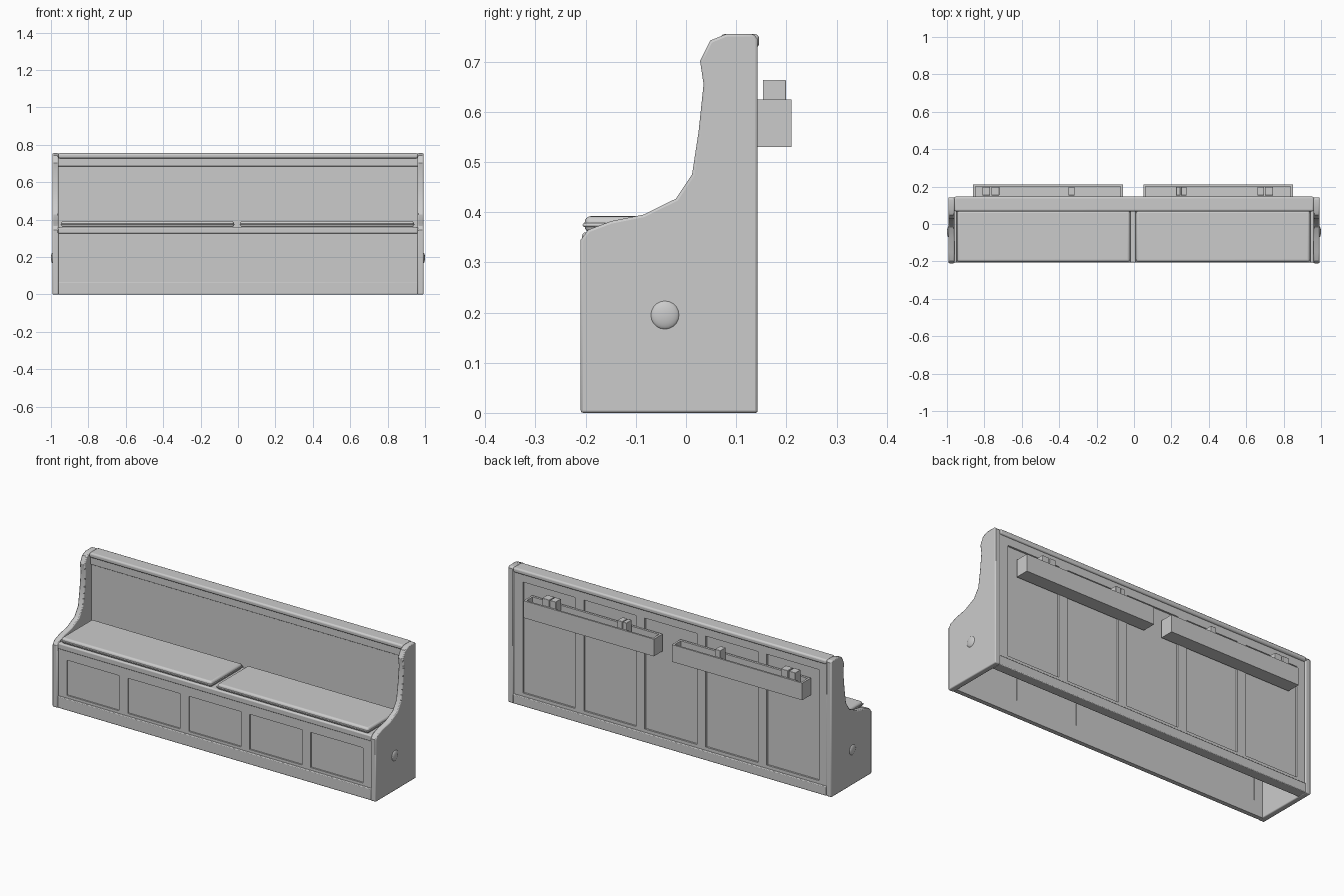
import bpy, bmesh
from math import pi

if "Cube" in bpy.data.objects:
    bpy.data.objects.remove(bpy.data.objects["Cube"])


def finish(obj, bevel=0.0, segments=2):
    if bevel:
        m = obj.modifiers.new("bevel", 'BEVEL')
        m.width, m.segments = bevel, segments
        m.limit_method = 'ANGLE'
        m.angle_limit = 0.8
    bpy.ops.object.select_all(action='DESELECT')
    obj.select_set(True)
    bpy.context.view_layer.objects.active = obj
    bpy.ops.object.shade_smooth_by_angle()
    return obj


def from_bmesh(name, bm, bevel=0.0, segments=2):
    bmesh.ops.recalc_face_normals(bm, faces=bm.faces)
    me = bpy.data.meshes.new(name)
    bm.to_mesh(me)
    bm.free()
    obj = bpy.data.objects.new(name, me)
    bpy.context.collection.objects.link(obj)
    return finish(obj, bevel, segments)


def box(name, x, y, z, bevel=0.0, segments=2):
    bm = bmesh.new()
    bmesh.ops.create_cube(bm, size=1)
    for v in bm.verts:
        for i, (a, b) in enumerate((x, y, z)):
            v.co[i] = a if v.co[i] < 0 else b
    return from_bmesh(name, bm, bevel, segments)


def extrude_profile(name, points, x0, x1, bevel=0.0):
    bm = bmesh.new()
    face = bm.faces.new([bm.verts.new((x0, y, z)) for y, z in points])
    ext = bmesh.ops.extrude_face_region(bm, geom=[face])["geom"]
    for v in ext:
        if isinstance(v, bmesh.types.BMVert):
            v.co.x = x1
    return from_bmesh(name, bm, bevel)


# Shaped bench ends with round plugs
END = [(-0.21, 0), (0.143, 0), (0.143, 0.745), (0.135, 0.755), (0.08, 0.755),
       (0.048, 0.742), (0.028, 0.702), (0.035, 0.655), (0.025, 0.56),
       (0.012, 0.475), (-0.02, 0.427), (-0.085, 0.395), (-0.15, 0.382),
       (-0.195, 0.365), (-0.21, 0.345)]
for s, side in ((-1, "left"), (1, "right")):
    extrude_profile(side + "_end", END, s * 0.96, s * 0.992, 0.005)
    bpy.ops.mesh.primitive_uv_sphere_add(segments=20, ring_count=10, radius=1,
                                         location=(s * 0.99, -0.042, 0.195),
                                         rotation=(0, pi / 2, 0))
    plug = bpy.context.object
    plug.name = side + "_end_plug"
    plug.scale = (0.029, 0.029, 0.01)
    finish(plug)

W = (-0.962, 0.962)
PANELS = [(-0.91 + i * 0.374, -0.59 + i * 0.374) for i in range(5)]


# Frame of rails and stiles around five recessed panels
def panelled_frame(name, y, panel_y, z0, z1, z2, z3):
    box(name + "_bottom_rail", W, y, (z0, z1))
    box(name + "_top_rail", W, y, (z2, z3))
    box(name + "_panel", W, panel_y, (z0 + 0.01, z3 - 0.01))
    edges = [W[0]] + [e for p in PANELS for e in p] + [W[1]]
    for i in range(0, len(edges), 2):
        box(f"{name}_stile_{i // 2}", (edges[i], edges[i + 1]), y, (z1, z2))


panelled_frame("front", (-0.2, -0.18), (-0.192, -0.183), 0, 0.08, 0.275, 0.335)
panelled_frame("back", (0.1, 0.136), (0.086, 0.126), 0, 0.07, 0.685, 0.735)
box("front_skirting", W, (-0.207, -0.19), (0, 0.065), 0.004)
box("back_skirting", W, (0.086, 0.143), (0, 0.052), 0.004)

# Backrest rail and rounded cap
box("backrest_rail", W, (0.08, 0.1), (0.685, 0.735), 0.003)
box("backrest_cap", W, (0.068, 0.146), (0.728, 0.755), 0.009, 3)

# Seat board and two cushions with a seam
box("seat_board", W, (-0.207, 0.095), (0.326, 0.36), 0.007, 3)
for i, (a, b) in enumerate(((-0.945, -0.022), (0.012, 0.94))):
    box(f"cushion_{i}", (a, b), (-0.202, 0.07), (0.36, 0.392), 0.012, 4)
    box(f"cushion_seam_{i}", (a - 0.003, b + 0.003), (-0.206, 0.074), (0.371, 0.378), 0.003)

# Open book troughs on the back, with books
for i, a in enumerate((-0.86, 0.05)):
    b = a + 0.8
    n = f"book_trough_{i}"
    box(n + "_floor", (a, b), (0.136, 0.21), (0.53, 0.542))
    box(n + "_front", (a, b), (0.2, 0.21), (0.53, 0.625))
    box(n + "_back", (a, b), (0.134, 0.147), (0.53, 0.625))
    for j, e in enumerate((a, b - 0.012)):
        box(f"{n}_end_{j}", (e, e + 0.012), (0.136, 0.21), (0.53, 0.625))
for i, (x, w) in enumerate(((-0.81, 0.04), (-0.763, 0.043), (-0.35, 0.033),
                            (0.225, 0.023), (0.252, 0.03), (0.66, 0.035), (0.7, 0.043))):
    box(f"book_{i}", (x, x + w), (0.153, 0.199), (0.542, 0.664), 0.002)
